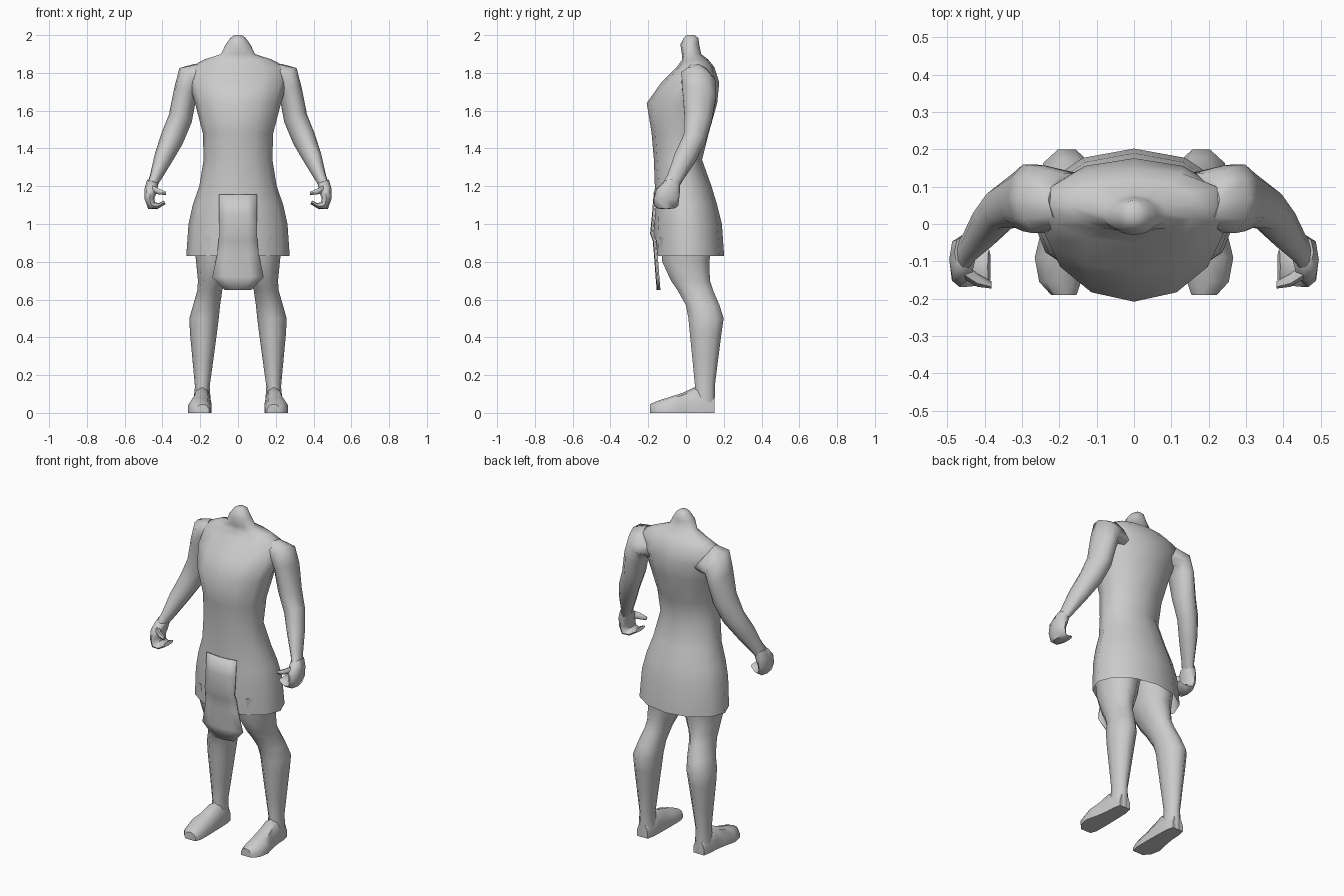
import bpy, bmesh, math
from mathutils import Vector as V

grey = bpy.data.materials.new("plain_grey")
grey.diffuse_color = (0.6, 0.6, 0.6, 1)


def ring(c, u, v, n=12, p=1.0):
    """Closed oval section around c spanned by half-axes u and v."""
    f = lambda t: math.copysign(abs(t) ** p, t)
    a = [2 * math.pi * i / n for i in range(n)]
    return [V(c) + V(u) * f(math.cos(t)) + V(v) * f(math.sin(t)) for t in a]


def finish(name, bm, mirror=False, angle=60):
    me = bpy.data.meshes.new(name)
    bm.to_mesh(me)
    bm.free()
    me.materials.append(grey)
    ob = bpy.data.objects.new(name, me)
    bpy.context.collection.objects.link(ob)
    bpy.ops.object.select_all(action='DESELECT')
    ob.select_set(True)
    bpy.context.view_layer.objects.active = ob
    bpy.ops.object.shade_smooth_by_angle(angle=math.radians(angle))
    if mirror:
        ob.modifiers.new("Mirror", 'MIRROR').use_clip = False
    return ob


def loft(name, rings, caps=(True, True), mirror=False, angle=60):
    bm = bmesh.new()
    rows = [[bm.verts.new(p) for p in r] for r in rings]
    n = len(rows[0])
    for a, b in zip(rows, rows[1:]):
        for i in range(n):
            j = (i + 1) % n
            bm.faces.new((a[i], a[j], b[j], b[i]))
    if caps[0]:
        bm.faces.new(rows[0][::-1])
    if caps[1]:
        bm.faces.new(rows[-1])
    bmesh.ops.recalc_face_normals(bm, faces=bm.faces)
    return finish(name, bm, mirror, angle)


# torso, tunic skirt and neck: height, half width, front y, back y
body = [(0.83, .274, -.168, .202), (1.00, .262, -.172, .190), (1.10, .240, -.168, .165),
        (1.20, .205, -.165, .135), (1.34, .182, -.170, .085), (1.48, .186, -.182, .120),
        (1.64, .228, -.208, .165), (1.75, .262, -.130, .176), (1.83, .255, -.050, .150),
        (1.87, .180, -.020, .118), (1.90, .090, -.022, .080), (1.95, .066, -.030, .070),
        (1.985, .040, -.012, .065), (2.0, .018, .005, .045)]
loft("torso", [ring((0, (f + b) / 2, z), (w, 0, 0), (0, (b - f) / 2, 0), 12, 1.0)
               for z, w, f, b in body], (False, True))

# arms: centre x, y, z, half width, half depth, slope of the section
arm = [(.17, .065, 1.77, .06, .075, 1.3), (.255, .066, 1.765, .055, .095, 1.1),
       (.280, .070, 1.69, .058, .094, .5), (.305, .064, 1.56, .060, .076, .35),
       (.350, .045, 1.45, .056, .060, .5), (.395, -.005, 1.35, .045, .058, .5),
       (.435, -.055, 1.25, .030, .044, .4), (.451, -.075, 1.215, .026, .044, .3)]
loft("arm", [ring((x, y, z), (a, 0, a * k), (0, b, -b * .25), 10)
             for x, y, z, a, b, k in arm], mirror=True)

# hands: palm that rolls inward into the fingers; centre, thickness vector, half depth
palm = [((.451, -.075, 1.225), (.030, 0, .01), .044), ((.462, -.095, 1.18), (.033, 0, .006), .064),
        ((.468, -.102, 1.135), (.026, 0, -.004), .066), ((.458, -.105, 1.098), (.018, 0, -.018), .064),
        ((.425, -.110, 1.094), (.004, 0, -.016), .056), ((.388, -.115, 1.115), (-.004, 0, -.010), .046)]
loft("hand", [ring(c, u, (0, d, 0), 8, .8) for c, u, d in palm], mirror=True)
thumb = [((.455, -.125, 1.185), .022), ((.420, -.150, 1.172), .018), ((.382, -.163, 1.162), .010)]
loft("thumb", [ring(c, (0, r, 0), (0, 0, r), 6) for c, r in thumb], mirror=True)

# legs: height, inner x, outer x, front y, back y
leg = [(.93, .00, .235, -.145, .150), (.80, .02, .222, -.132, .130), (.70, .065, .212, -.085, .132),
       (.65, .083, .215, -.050, .148), (.57, .095, .238, -.005, .182), (.50, .102, .258, .008, .204),
       (.42, .112, .254, .016, .192), (.27, .132, .240, .032, .172), (.14, .150, .228, .045, .155),
       (.07, .145, .235, .040, .155), (.0, .145, .235, .040, .153)]
loft("leg", [ring(((a + b) / 2, (f + k) / 2, z), ((b - a) / 2, 0, 0), (0, (k - f) / 2, 0), 10)
             for z, a, b, f, k in leg], mirror=True)

# feet: y, centre x, half width, height
arch = [(-1, 0), (-1, .45), (-.65, .88), (0, 1), (.65, .88), (1, .45), (1, 0)]
foot = [(.150, .190, .036, .08), (.10, .190, .046, .125), (.045, .190, .048, .135),
        (-.02, .195, .054, .105), (-.09, .203, .063, .083), (-.155, .198, .056, .062),
        (-.19, .188, .034, .046)]
loft("foot", [[V((x + w * s, y, h * t)) for s, t in arch] for y, x, w, h in foot],
     mirror=True, angle=50)

# hanging cloth panel with a folded belt end: height, half width, y
cloth = [(1.155, .100, -.172), (1.05, .100, -.180), (.95, .100, -.190), (.91, .103, -.176),
         (.84, .110, -.170), (.72, .136, -.161), (.65, .070, -.155)]
bm = bmesh.new()
rows = [[bm.verts.new((w * s, y + .012 * s * s, z)) for s in (-1, -.5, 0, .5, 1)]
        for z, w, y in cloth]
for a, b in zip(rows, rows[1:]):
    for i in range(4):
        bm.faces.new((a[i], b[i], b[i + 1], a[i + 1]))
panel = finish("cloth_panel", bm)
thick = panel.modifiers.new("Thickness", 'SOLIDIFY')
thick.thickness = .008
thick.offset = -1
